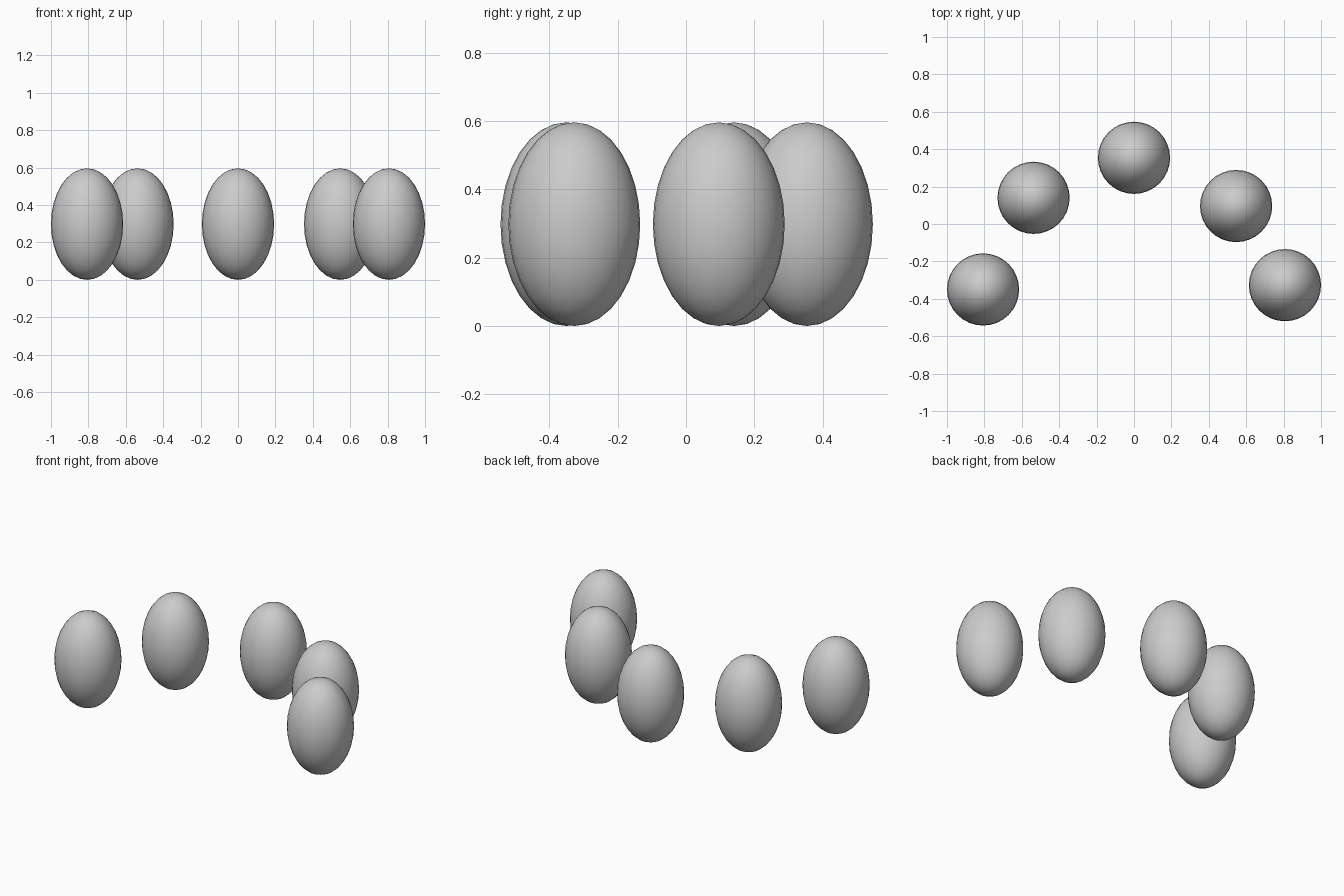
import bpy

if "Cube" in bpy.data.objects:
    bpy.data.objects.remove(bpy.data.objects["Cube"])

RADIUS = 0.193       # horizontal radius of each egg-shaped stone
HALF_HEIGHT = 0.298  # vertical radius

# Ground positions of the five stones along the arc
CENTRES = [(-0.807, -0.35), (-0.537, 0.14), (0.0, 0.354),
           (0.546, 0.096), (0.807, -0.327)]


def ellipsoid(name, x, y):
    bpy.ops.mesh.primitive_uv_sphere_add(segments=32, ring_count=16, radius=1,
                                         location=(x, y, HALF_HEIGHT))
    ob = bpy.context.object
    ob.name = name
    ob.scale = (RADIUS, RADIUS, HALF_HEIGHT)
    bpy.ops.object.transform_apply(location=False, rotation=False, scale=True)
    bpy.ops.object.shade_smooth()


# Arc of upright ellipsoids
for i, (x, y) in enumerate(CENTRES, 1):
    ellipsoid(f"ellipsoid_{i}", x, y)
